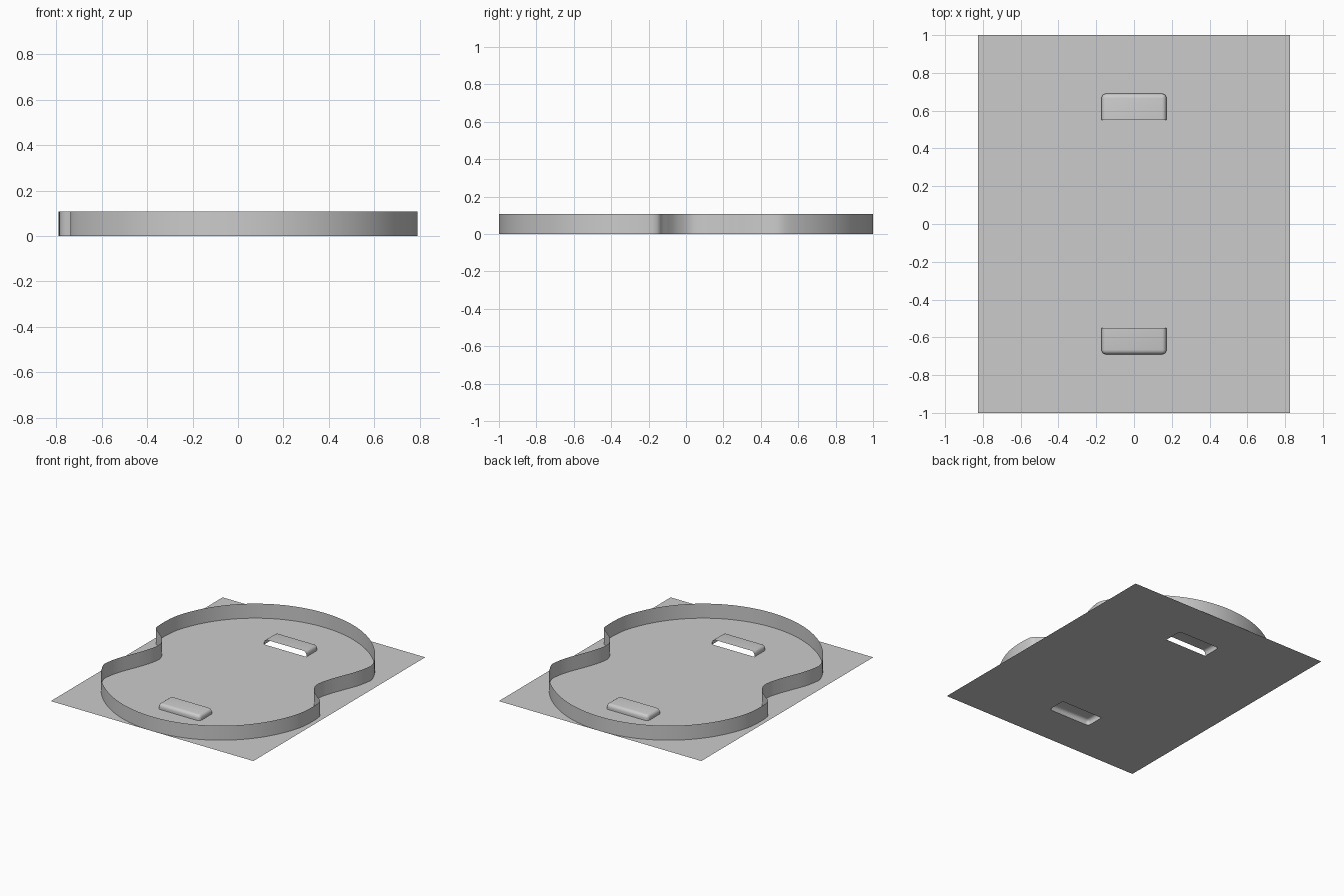
import bpy, bmesh, math
from mathutils import Vector

if "Cube" in bpy.data.objects:
    bpy.data.objects.remove(bpy.data.objects["Cube"])

grey = bpy.data.materials.new("plain_grey")
grey.diffuse_color = (0.6, 0.6, 0.6, 1)
grey.use_nodes = True
grey.node_tree.nodes["Principled BSDF"].inputs["Base Color"].default_value = grey.diffuse_color

WALL_H = 0.107
HOOD = dict(half_w=0.172, inner=0.55, outer=0.69, height=0.039, radius=0.024)


def finish(name, bm, smooth=True):
    mesh = bpy.data.meshes.new(name)
    bm.to_mesh(mesh)
    bm.free()
    mesh.materials.append(grey)
    ob = bpy.data.objects.new(name, mesh)
    bpy.context.collection.objects.link(ob)
    if smooth:
        bpy.ops.object.select_all(action='DESELECT')
        ob.select_set(True)
        bpy.context.view_layer.objects.active = ob
        bpy.ops.object.shade_smooth_by_angle(angle=math.radians(30))
    return ob


def smooth_loop(pts, steps):
    """Closed Catmull-Rom curve through the points."""
    out = []
    n = len(pts)
    for i in range(n):
        a, b, c, d = (pts[(i + k) % n] for k in (-1, 0, 1, 2))
        for s in range(steps):
            t = s / steps
            out.append(0.5 * (2 * b + (c - a) * t + (2 * a - 5 * b + 4 * c - d) * t * t
                              + (3 * b - a - 3 * c + d) * t ** 3))
    return out


# Peanut-shaped wall: one lobe and waist, repeated by a half turn
half = [Vector((0.8 * math.cos(math.radians(a)), -0.2 + 0.8 * math.sin(math.radians(a))))
        for a in range(204, 358, 12)]
half += [Vector(p) for p in ((0.785, -0.175), (0.735, -0.12), (0.66, -0.055),
                             (0.615, 0.02), (0.615, 0.09), (0.64, 0.18),
                             (0.675, 0.27), (0.71, 0.36), (0.73, 0.44))]
outline = smooth_loop(half + [-p for p in half], 5)
bm = bmesh.new()
rings = [[bm.verts.new((p.x, p.y, z)) for p in outline] for z in (0, WALL_H)]
n = len(outline)
for i in range(n):
    j = (i + 1) % n
    bm.faces.new((rings[0][i], rings[0][j], rings[1][j], rings[1][i]))
finish("curved_wall", bm)


# Hollow hoods: rounded boxes open below and towards the middle
def make_hood(name, side):
    w, y0, y1, h = (HOOD[k] for k in ("half_w", "inner", "outer", "height"))
    bm = bmesh.new()
    bmesh.ops.create_cube(bm, size=1)
    for v in bm.verts:
        v.co = Vector((v.co.x * 2 * w, (y0 + y1) / 2 + v.co.y * (y1 - y0),
                       (v.co.z + 0.5) * h))

    def rounded(e):
        m = (e.verts[0].co + e.verts[1].co) / 2
        return m.y > y0 + 0.001 and m.z > 0.001

    bmesh.ops.bevel(bm, geom=[e for e in bm.edges if rounded(e)], offset=HOOD["radius"],
                    offset_type='OFFSET', segments=4, profile=0.5, affect='EDGES')
    opened = [f for f in bm.faces if all(v.co.z < 1e-5 for v in f.verts)
              or all(v.co.y < y0 + 1e-5 for v in f.verts)]
    bmesh.ops.delete(bm, geom=opened, context='FACES')
    if side < 0:
        for v in bm.verts:
            v.co.x, v.co.y = -v.co.x, -v.co.y
    centre = Vector((0, side * (y0 + y1) / 2, 0))
    foot = [v.co.copy() for v in bm.verts if v.co.z < 1e-5]
    foot.sort(key=lambda p: math.atan2(p.y - centre.y, p.x))
    finish(name, bm)
    return foot


footprints = [make_hood("front_hood", -1), make_hood("back_hood", 1)]

# Thin base sheet with an opening under each hood
bm = bmesh.new()
loops = [[Vector((x, y, 0)) for x, y in
          ((-0.825, -1), (0.825, -1), (0.825, 1), (-0.825, 1))]] + footprints
for loop in loops:
    vs = [bm.verts.new(p) for p in loop]
    for a, b in zip(vs, vs[1:] + vs[:1]):
        bm.edges.new((a, b))
bmesh.ops.triangle_fill(bm, use_beauty=True, use_dissolve=False,
                        edges=bm.edges[:], normal=(0, 0, 1))
for f in bm.faces:
    f.normal_update()
    if f.normal.z < 0:
        f.normal_flip()
finish("base_sheet", bm, smooth=False)
